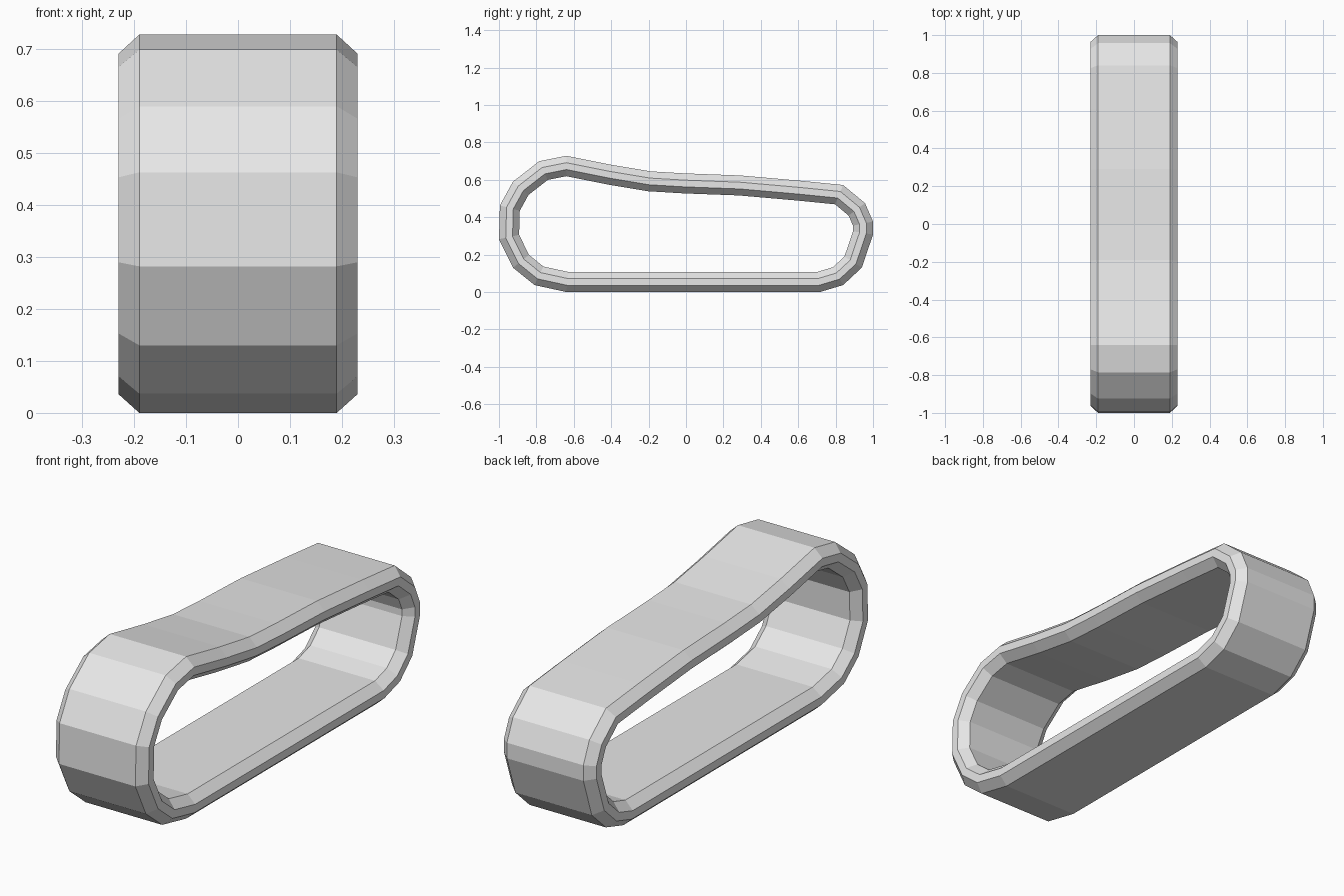
import bpy, bmesh
from mathutils import Vector

if "Cube" in bpy.data.objects:
    bpy.data.objects.remove(bpy.data.objects["Cube"])

# Outer side outline of the belt (y, z), counter-clockwise seen from +x
outline = [Vector(p) for p in [
    (-0.64, 0), (0.717, 0), (0.84, 0.037), (0.94, 0.13), (1.0, 0.307), (1.0, 0.377),
    (0.957, 0.475), (0.84, 0.572), (0.61, 0.595), (0.29, 0.623), (-0.005, 0.634),
    (-0.19, 0.645), (-0.40, 0.68), (-0.64, 0.728), (-0.785, 0.699), (-0.925, 0.59),
    (-0.995, 0.463), (-1.0, 0.282), (-0.925, 0.13), (-0.81, 0.037)]]

# Chamfered band cross-section: (x, distance inward from the outline)
half = [(0.19, 0.0), (0.23, 0.036), (0.23, 0.072), (0.19, 0.107)]
section = half + [(-x, d) for x, d in reversed(half)]


def inward(i):
    """Mitred inward direction at outline point i."""
    p, a, b = outline[i], outline[i - 1], outline[(i + 1) % len(outline)]
    e, f = (p - a).normalized(), (b - p).normalized()
    n, m = Vector((-e.y, e.x)), Vector((-f.y, f.x))
    return (n + m) / (1 + n.dot(m))


# Sweep the section around the loop
bm = bmesh.new()
rings = []
for i, p in enumerate(outline):
    d = inward(i)
    rings.append([bm.verts.new((x, p.x + d.x * t, p.y + d.y * t)) for x, t in section])
for i, ring in enumerate(rings):
    nxt = rings[(i + 1) % len(rings)]
    for j in range(len(section)):
        k = (j + 1) % len(section)
        bm.faces.new((ring[j], nxt[j], nxt[k], ring[k]))
bmesh.ops.recalc_face_normals(bm, faces=bm.faces)

mesh = bpy.data.meshes.new("track_belt")
bm.to_mesh(mesh)
bm.free()
belt = bpy.data.objects.new("track_belt", mesh)
bpy.context.collection.objects.link(belt)

# Plain grey
grey = bpy.data.materials.new("light grey")
grey.diffuse_color = (0.8, 0.8, 0.8, 1)
grey.use_nodes = True
grey.node_tree.nodes["Principled BSDF"].inputs["Base Color"].default_value = grey.diffuse_color
mesh.materials.append(grey)
